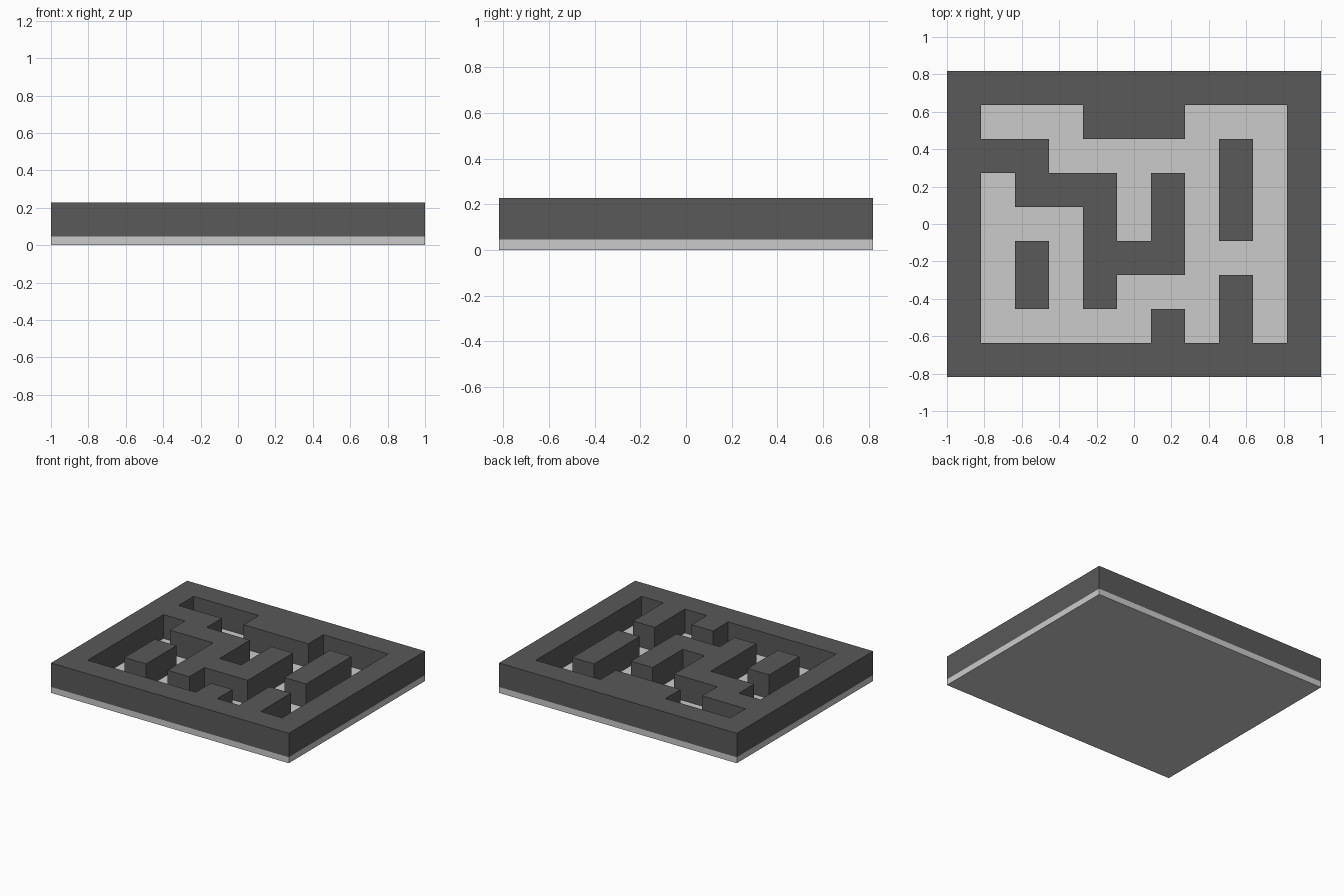
import bpy, bmesh, math

if "Cube" in bpy.data.objects:
    bpy.data.objects.remove(bpy.data.objects["Cube"])

# Maze plan seen from above, first row at the back
PLAN = [
    "###########",
    "#...###...#",
    "###.....#.#",
    "#.###.#.#.#",
    "#...#.#.#.#",
    "#.#.###...#",
    "#.#.#...#.#",
    "#.....#.#.#",
    "###########",
]
ROWS, COLS = len(PLAN), len(PLAN[0])
CELL = 2 / COLS
BASE_H = CELL / 4
WALL_H = CELL


def slab(name, is_solid, z, height, grey):
    """Extrude the solid cells of the plan into one clean block."""
    bm = bmesh.new()
    for r in range(ROWS):
        for c in range(COLS):
            if is_solid(r, c):
                x, y = (c - COLS / 2) * CELL, (ROWS / 2 - r - 1) * CELL
                bm.faces.new([bm.verts.new((x + dx * CELL, y + dy * CELL, z))
                              for dx, dy in ((0, 0), (1, 0), (1, 1), (0, 1))])
    bmesh.ops.remove_doubles(bm, verts=bm.verts[:], dist=1e-4)
    result = bmesh.ops.extrude_face_region(bm, geom=bm.faces[:], use_keep_orig=True)
    top = [v for v in result["geom"] if isinstance(v, bmesh.types.BMVert)]
    bmesh.ops.translate(bm, verts=top, vec=(0, 0, height))
    bmesh.ops.recalc_face_normals(bm, faces=bm.faces[:])
    bmesh.ops.dissolve_limit(bm, angle_limit=math.radians(1),
                             verts=bm.verts[:], edges=bm.edges[:])
    mesh = bpy.data.meshes.new(name)
    bm.to_mesh(mesh)
    bm.free()
    mat = bpy.data.materials.new(name + "_grey")
    mat.diffuse_color = (grey, grey, grey, 1)
    mat.use_nodes = True
    mat.node_tree.nodes["Principled BSDF"].inputs["Base Color"].default_value = mat.diffuse_color
    mesh.materials.append(mat)
    obj = bpy.data.objects.new(name, mesh)
    bpy.context.collection.objects.link(obj)
    return obj


# Full base plate
slab("base_plate", lambda r, c: True, 0, BASE_H, 0.8)

# Outer frame and inner walls
slab("maze_walls", lambda r, c: PLAN[r][c] == "#", BASE_H, WALL_H, 0.1)
